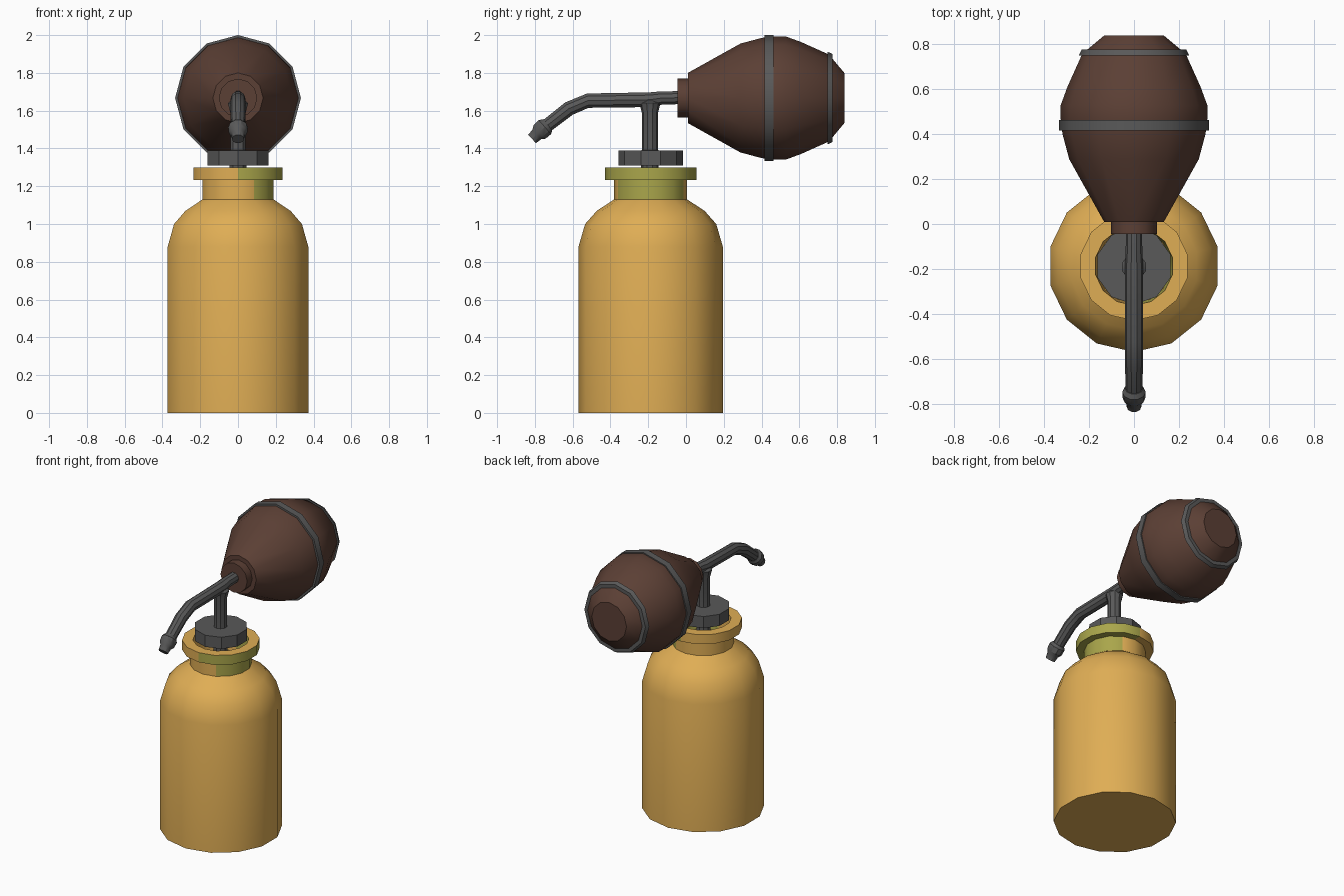
import bpy, bmesh, math
from mathutils import Vector, Matrix

if "Cube" in bpy.data.objects:
    bpy.data.objects.remove(bpy.data.objects["Cube"])


def material(name, rgb):
    m = bpy.data.materials.new(name)
    m.diffuse_color = (*rgb, 1)
    m.use_nodes = True
    m.node_tree.nodes["Principled BSDF"].inputs["Base Color"].default_value = m.diffuse_color
    return m


AMBER = material("amber", (0.74, 0.42, 0.09))
OLIVE = material("olive", (0.40, 0.38, 0.07))
METAL = material("dark_metal", (0.10, 0.10, 0.10))
RUBBER = material("brown_rubber", (0.105, 0.05, 0.035))


def skin(name, rings, mat, closed=False):
    """Join rings of points with quads; cap the ends unless the loop is closed."""
    bm = bmesh.new()
    loops = [[bm.verts.new(p) for p in ring] for ring in rings]
    n = len(loops[0])
    pairs = list(zip(loops, loops[1:]))
    if closed:
        pairs.append((loops[-1], loops[0]))
    for a, b in pairs:
        for i in range(n):
            j = (i + 1) % n
            bm.faces.new((a[i], a[j], b[j], b[i]))
    if not closed:
        bm.faces.new(loops[0][::-1])
        bm.faces.new(loops[-1])
    bmesh.ops.recalc_face_normals(bm, faces=bm.faces)
    me = bpy.data.meshes.new(name)
    bm.to_mesh(me)
    bm.free()
    ob = bpy.data.objects.new(name, me)
    bpy.context.collection.objects.link(ob)
    me.materials.append(mat)
    bpy.context.view_layer.objects.active = ob
    ob.select_set(True)
    bpy.ops.object.shade_smooth_by_angle(angle=math.radians(32))
    ob.select_set(False)
    return ob


def lathe(name, profile, n, mat, place, closed=False):
    """Spin (radius, height) points; the first vertex lies on local -y."""
    rings = [[place @ Vector((r * math.sin(k * math.tau / n),
                              -r * math.cos(k * math.tau / n), h))
              for k in range(n)] for r, h in profile]
    return skin(name, rings, mat, closed)


def sweep(name, path, n, mat):
    """Tube along (y, z, radius) points in the x = 0 plane."""
    pts = [Vector((0, y, z)) for y, z, _ in path]
    rings = []
    for i, p in enumerate(pts):
        t = (pts[min(i + 1, len(pts) - 1)] - pts[max(i - 1, 0)]).normalized()
        side = Vector((1, 0, 0))
        up = side.cross(t)
        rings.append([p + path[i][2] * (side * math.cos(k * math.tau / n)
                                        + up * math.sin(k * math.tau / n))
                      for k in range(n)])
    return skin(name, rings, mat)


UPRIGHT = Matrix.Translation((0, -0.187, 0))
# local z runs along +y for the squeeze bulb
LEVEL = Matrix.Translation((0, 0, 1.667)) @ Matrix.Rotation(-math.pi / 2, 4, 'X')

# bottle body
lathe("bottle", [(.382, 0), (.382, .88), (.347, 1.0), (.285, 1.07), (.19, 1.132)],
      14, AMBER, UPRIGHT)

# neck and flared lip with a recessed mouth, olive along the +x side
neck = lathe("bottle_neck", [(.193, 1.12), (.193, 1.232), (.243, 1.232), (.243, 1.298),
                             (.175, 1.298), (.165, 1.15)], 14, AMBER, UPRIGHT)
neck.data.materials.append(OLIVE)
for f in neck.data.polygons:
    limit = 0.06 if f.center.z < 1.2 else 0.01
    if f.center.x > limit and f.normal.z < 0.5:
        f.material_index = 1

# screw cap and stem, flared where it meets the spray tube
lathe("cap", [(.17, 1.31), (.17, 1.39)], 10, METAL, UPRIGHT)
lathe("stem", [(.046, 1.15), (.046, 1.39), (.043, 1.391), (.043, 1.59), (.056, 1.64), (.03, 1.66)],
      10, METAL, Matrix.Translation((0, -0.191, 0)))

# bent spray tube and nozzle
sweep("spray_tube", [(-.03, 1.669, .036), (-.13, 1.667, .037), (-.19, 1.658, .041), (-.52, 1.653, .040),
                     (-.62, 1.611, .040), (-.75, 1.51, .037)], 10, METAL)
sweep("nozzle", [(-.732, 1.525, .040), (-.747, 1.513, .052), (-.775, 1.487, .050),
                 (-.79, 1.474, .036), (-.815, 1.450, .032)], 10, METAL)

# squeeze bulb and its collar
lathe("bulb_collar", [(.102, -.045), (.102, .02)], 12, RUBBER, LEVEL)
lathe("squeeze_bulb", [(.133, .01), (.288, .288), (.318, .40), (.326, .466), (.326, .528),
                       (.296, .61), (.230, .757), (.133, .838)], 12, RUBBER, LEVEL)

# metal bands around the bulb
for name, y0, y1, r0, r1, depth in (("middle_band", .415, .462, .333, .333, .03),
                                    ("rear_band", .75, .775, .245, .233, .03)):
    lathe(name, [(r0 - depth, y0), (r0, y0), (r1, y1), (r1 - depth, y1)],
          12, METAL, LEVEL, closed=True)
